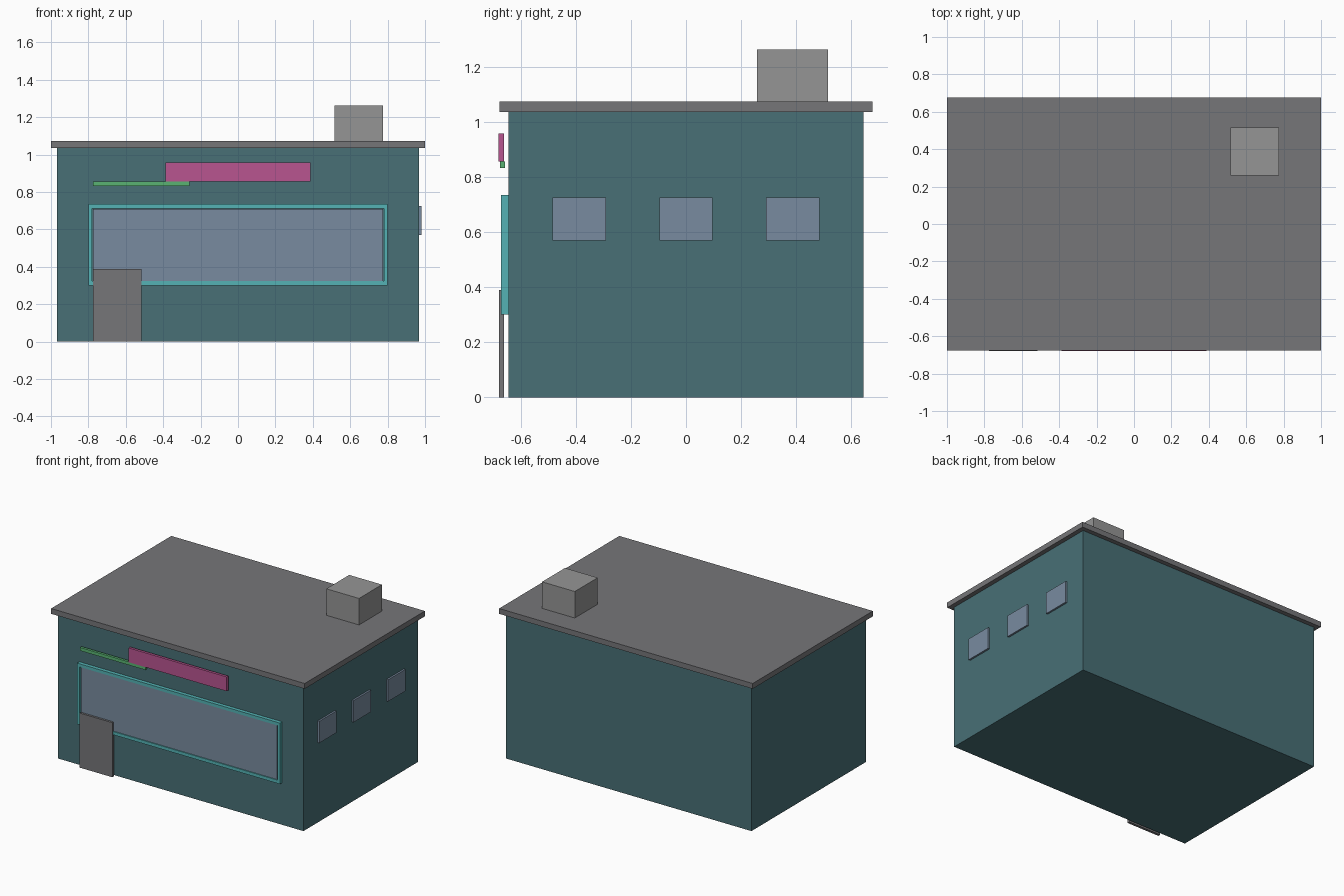
import bpy

if "Cube" in bpy.data.objects:
    bpy.data.objects.remove(bpy.data.objects["Cube"])


def material(name, rgb):
    mat = bpy.data.materials.new(name)
    mat.diffuse_color = (*rgb, 1)
    mat.use_nodes = True
    mat.node_tree.nodes["Principled BSDF"].inputs["Base Color"].default_value = mat.diffuse_color
    return mat


wall = material("teal_wall", (0.065, 0.16, 0.18))
glass = material("blue_glass", (0.19, 0.26, 0.35))
trim = material("cyan_trim", (0.09, 0.45, 0.46))
pink = material("magenta_panel", (0.48, 0.09, 0.28))
green = material("green_strip", (0.10, 0.45, 0.17))
dark = material("dark_grey", (0.18, 0.18, 0.19))
light = material("light_grey", (0.30, 0.30, 0.30))


def box(name, x, y, z, mat):
    """Box spanning the (min, max) pairs x, y and z."""
    bpy.ops.mesh.primitive_cube_add(size=1, location=[sum(r) / 2 for r in (x, y, z)])
    obj = bpy.context.object
    obj.name = name
    obj.scale = [r[1] - r[0] for r in (x, y, z)]
    bpy.ops.object.transform_apply(location=False, rotation=False, scale=True)
    obj.data.materials.append(mat)
    return obj


# Main volume, flat roof and rooftop unit
box("building_body", (-0.968, 0.968), (-0.645, 0.645), (0, 1.035), wall)
box("roof_slab", (-1, 1), (-0.677, 0.677), (1.035, 1.073), dark)
box("rooftop_unit", (0.516, 0.774), (0.258, 0.516), (1.07, 1.262), light)

# Shop window with its raised frame
box("shop_window", (-0.774, 0.774), (-0.664, -0.645), (0.323, 0.71), glass)
frame_y = (-0.671, -0.645)
box("frame_top", (-0.80, 0.80), frame_y, (0.713, 0.735), trim)
box("frame_bottom", (-0.80, 0.80), frame_y, (0.30, 0.323), trim)
for side, x in (("left", (-0.80, -0.781)), ("right", (0.781, 0.80))):
    box("frame_" + side, x, frame_y, (0.323, 0.713), trim)

# Door and facade panels, standing slightly off the wall
box("door", (-0.774, -0.516), (-0.679, -0.661), (0, 0.389), dark)
box("facade_panel", (-0.387, 0.387), (-0.680, -0.661), (0.855, 0.957), pink)
box("facade_strip", (-0.774, -0.258), (-0.675, -0.657), (0.832, 0.855), green)

# Row of windows on the right wall
for i in range(3):
    y = (i - 1) * 0.387
    box(f"side_window_{i + 1}", (0.966, 0.981), (y - 0.097, y + 0.097), (0.57, 0.725), glass)
